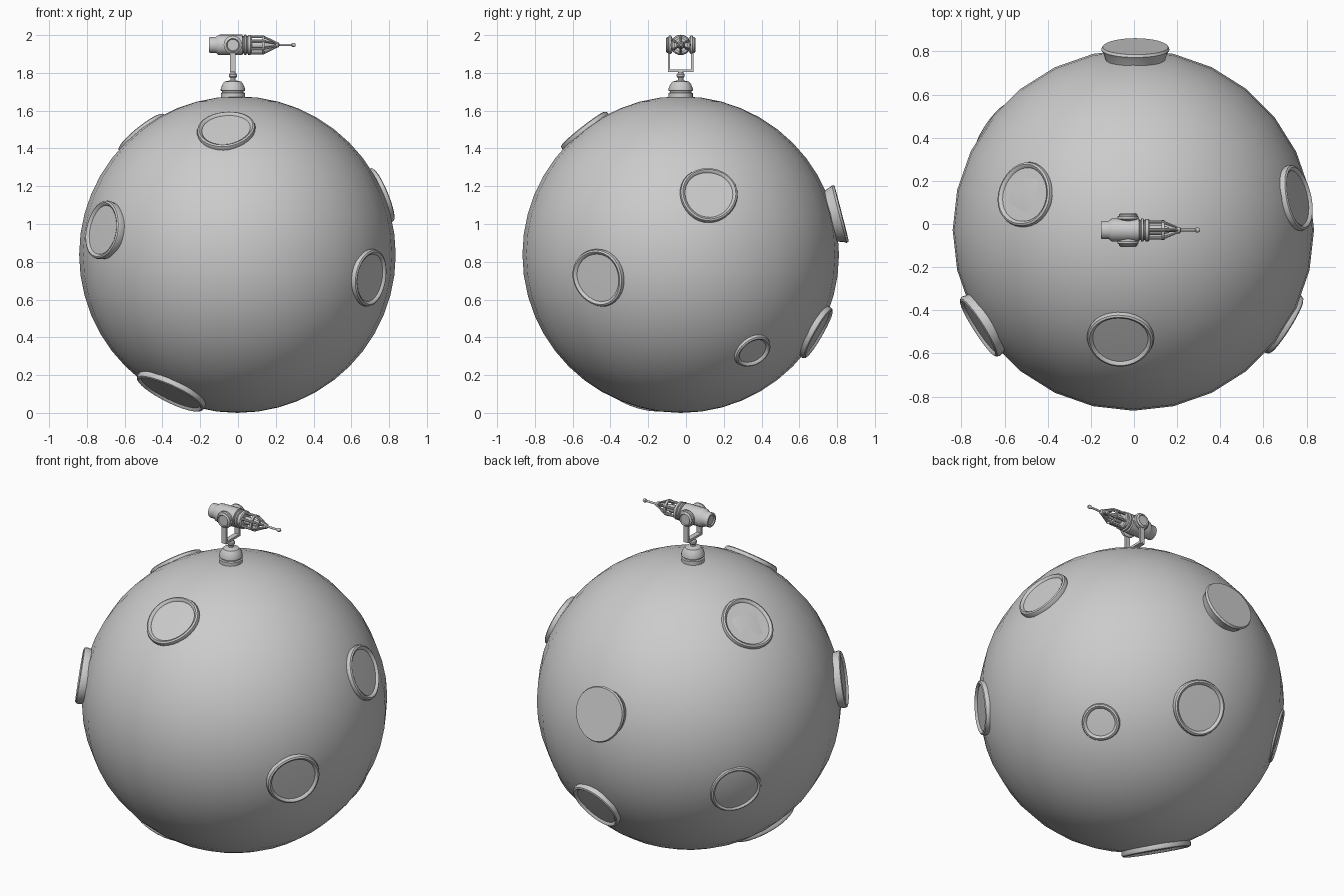
import bpy, bmesh, math
from mathutils import Vector, Matrix

if "Cube" in bpy.data.objects:
    bpy.data.objects.remove(bpy.data.objects["Cube"], do_unlink=True)

grey = bpy.data.materials.new("stone_grey")
grey.use_nodes = True
colour = (0.6, 0.6, 0.6, 1)
grey.diffuse_color = colour
grey.node_tree.nodes["Principled BSDF"].inputs["Base Color"].default_value = colour

X, Y, Z = Vector((1, 0, 0)), Vector((0, 1, 0)), Vector((0, 0, 1))
CENTRE = Vector((-0.003, -0.028, 0.838))
RADIUS = 0.838
GUN = Vector((-0.027, -0.028, 1.948))


def finish(name, bm, angle=40):
    bmesh.ops.recalc_face_normals(bm, faces=bm.faces)
    mesh = bpy.data.meshes.new(name)
    bm.to_mesh(mesh)
    bm.free()
    mesh.materials.append(grey)
    ob = bpy.data.objects.new(name, mesh)
    bpy.context.collection.objects.link(ob)
    bpy.ops.object.select_all(action='DESELECT')
    ob.select_set(True)
    bpy.context.view_layer.objects.active = ob
    bpy.ops.object.shade_smooth_by_angle(angle=math.radians(angle))
    return ob


def lathe(name, profile, origin, axis=Z, sides=24, wobble=0.0, phase=0.0):
    """Turn (radius, height) points around an axis; wobble makes the outline uneven."""
    bm = bmesh.new()
    turn = Vector(axis).to_track_quat('Z', 'Y').to_matrix().to_4x4()
    place = Matrix.Translation(origin) @ turn
    rings = []
    for r, h in profile:
        if r == 0:
            rings.append([bm.verts.new(place @ Vector((0, 0, h)))] * sides)
            continue
        ring = []
        for i in range(sides):
            a = math.tau * i / sides
            k = r * (1 + wobble * (math.sin(2 * a + phase) + math.sin(3 * a + 2 * phase)))
            ring.append(bm.verts.new(place @ Vector((k * math.cos(a), k * math.sin(a), h))))
        rings.append(ring)
    for low, high in zip(rings, rings[1:]):
        for i in range(sides):
            j = (i + 1) % sides
            bm.faces.new(dict.fromkeys((low[i], low[j], high[j], high[i])))
    return finish(name, bm)


def box(name, centre, size):
    bm = bmesh.new()
    bmesh.ops.create_cube(bm, size=1, matrix=Matrix.Translation(centre) @ Matrix.Diagonal((*size, 1)))
    return finish(name, bm)


def rod(name, start, end, r1, r2, sides=10):
    length = (end - start).length
    return lathe(name, [(0, 0), (r1, 0), (r2, length), (0, length)], start, end - start, sides)


# Round body
bm = bmesh.new()
bmesh.ops.create_uvsphere(bm, u_segments=28, v_segments=24, radius=RADIUS,
                          matrix=Matrix.Translation(CENTRE))
finish("moon_body", bm)

# Craters: direction from the centre, rim radius, rim plane distance
craters = [
    ("front_top", (-0.06, -0.50, 0.65), 0.155, 0.838),
    ("front_right", (-0.70, -0.44, 0.127), 0.16, 0.853),
    ("front_left", (0.69, -0.43, -0.12), 0.155, 0.838),
    ("under", (-0.35, -0.20, -0.73), 0.195, 0.838),
    ("top_right", (-0.51, 0.165, 0.65), 0.155, 0.835),
    ("left_side", (0.765, 0.15, 0.32), 0.155, 0.84),
    ("back_left_small", (0.54, 0.383, -0.513), 0.105, 0.838),
    ("back_low", (0.12, 0.735, -0.42), 0.155, 0.843),
    ("back_right_sunk", (-0.65, 0.48, -0.206), 0.15, 0.824),
]
for n, (name, direction, r, d) in enumerate(craters):
    axis = Vector(direction).normalized()
    profile = [(r * 0.94, -0.05), (r, -0.008), (r - 0.004, 0.004), (r - 0.013, 0.009),
               (r - 0.022, 0.004), (r - 0.027, -0.004), (0, -0.001)]
    lathe("crater_" + name, profile, CENTRE + axis * d, axis, 32, 0.018, n * 1.3)

# Raised flat plateau on the back
axis = Vector((0.01, 0.85, 0.22)).normalized()
lathe("back_plateau", [(0.135, -0.07), (0.15, -0.025), (0.158, -0.012), (0.152, 0), (0, 0)],
      CENTRE + axis * 0.879, axis, 32, 0.018)

# Turret pedestal with ball joint
foot = Vector((GUN.x, GUN.y, 0))
lathe("turret_base", [(0.064, 1.64), (0.064, 1.693), (0.057, 1.697), (0.057, 1.703), (0.065, 1.706),
                      (0.064, 1.717), (0.056, 1.738), (0.044, 1.754), (0.025, 1.758), (0.014, 1.762),
                      (0.014, 1.772), (0.021, 1.78), (0.021, 1.792), (0.014, 1.80), (0.014, 1.815),
                      (0, 1.815)], foot)

# Yoke with pivot drums on both sides
box("yoke_bar", foot + Z * 1.812, (0.03, 0.136, 0.014))
for side, label in ((-1, "front"), (1, "back")):
    box("yoke_arm_" + label, Vector((GUN.x, GUN.y + side * 0.062, 1.872)), (0.03, 0.013, 0.125))
    lathe("pivot_drum_" + label, [(0.03, 0.04), (0.049, 0.052), (0.049, 0.062), (0.043, 0.066),
                                  (0.043, 0.072), (0.034, 0.079), (0.03, 0.074), (0, 0.074)],
          GUN, Y * side)

# Gun housing, turned along x
lathe("gun_housing", [(0, -0.12), (0.026, -0.12), (0.03, -0.126), (0.04, -0.126), (0.042, -0.12),
                      (0.042, -0.09), (0.052, -0.078), (0.054, -0.07), (0.054, 0.05), (0.046, 0.053),
                      (0.046, 0.058), (0.054, 0.061), (0.054, 0.07), (0.046, 0.073), (0.046, 0.078),
                      (0.052, 0.081), (0.052, 0.094), (0.046, 0.1), (0.022, 0.1), (0.022, 0.15),
                      (0.013, 0.19), (0, 0.19)], GUN, X)

# Cage struts converging on the barrel
for i in range(6):
    a = math.tau * (i + 0.5) / 6
    out = Y * math.cos(a) + Z * math.sin(a)
    rod("cage_strut", GUN + X * 0.09 + out * 0.043, GUN + X * 0.165 + out * 0.043, 0.0075, 0.0075, 8)
    rod("cage_tip", GUN + X * 0.16 + out * 0.043, GUN + X * 0.235 + out * 0.01, 0.0075, 0.004, 8)
lathe("cage_ring", [(0.034, 0.155), (0.046, 0.155), (0.046, 0.168), (0.034, 0.168), (0.034, 0.155)], GUN, X)

# Barrel with rounded muzzle
lathe("barrel", [(0.008, 0.18), (0.008, 0.22), (0.015, 0.225), (0.015, 0.24), (0.006, 0.246),
                 (0.006, 0.31), (0.011, 0.314), (0.011, 0.326), (0.006, 0.332), (0, 0.332)], GUN, X, 14)
